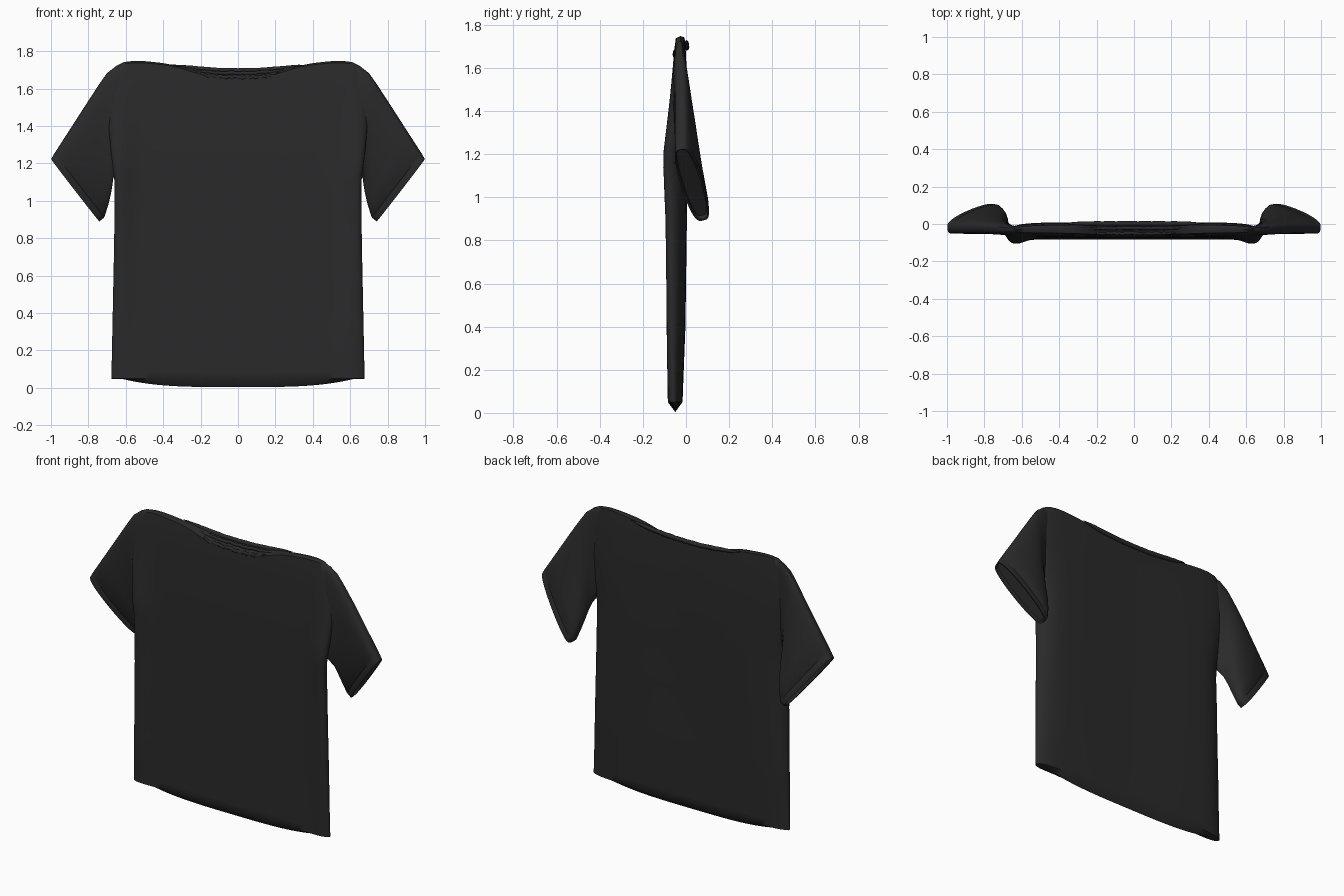
import bpy, bmesh, math, random
from mathutils import Vector

if "Cube" in bpy.data.objects:
    bpy.data.objects.remove(bpy.data.objects["Cube"])

random.seed(4)
cloth = bpy.data.materials.new("charcoal cloth")
cloth.diffuse_color = (0.023, 0.023, 0.023, 1)
cloth.use_nodes = True
cloth.node_tree.nodes["Principled BSDF"].inputs["Base Color"].default_value = cloth.diffuse_color


def lerp_table(table, z):
    """Interpolate the rows (z, a, b, ...) at height z."""
    if z <= table[0][0]:
        return table[0][1:]
    for p, q in zip(table, table[1:]):
        if z <= q[0]:
            f = (z - p[0]) / (q[0] - p[0])
            return [a + (b - a) * f for a, b in zip(p[1:], q[1:])]
    return table[-1][1:]


def finish(bm, name, angle=50):
    bmesh.ops.remove_doubles(bm, verts=bm.verts, dist=0.0004)
    bmesh.ops.recalc_face_normals(bm, faces=bm.faces)
    mesh = bpy.data.meshes.new(name)
    bm.to_mesh(mesh)
    bm.free()
    ob = bpy.data.objects.new(name, mesh)
    bpy.context.collection.objects.link(ob)
    mesh.materials.append(cloth)
    bpy.ops.object.select_all(action='DESELECT')
    ob.select_set(True)
    bpy.context.view_layer.objects.active = ob
    bpy.ops.object.shade_smooth_by_angle(angle=math.radians(angle))
    return ob


def loft(bm, rings):
    rows = [[bm.verts.new(p) for p in r] for r in rings]
    for a, b in zip(rows, rows[1:]):
        n = len(a)
        for i in range(n):
            j = (i + 1) % n
            bm.faces.new((a[i], a[j], b[j], b[i]))
    return rows


# Torso: height, half width, front y, back y
TORSO = [(0.05, 0.677, -0.084, -0.016), (0.4, 0.670, -0.079, -0.002),
         (0.8, 0.662, -0.077, 0.004), (1.12, 0.659, -0.076, 0.008),
         (1.3, 0.680, -0.073, 0.009), (1.45, 0.692, -0.068, 0.008),
         (1.6, 0.685, -0.061, 0.003), (1.68, 0.665, -0.055, -0.001),
         (1.74, 0.645, -0.047, -0.006)]
# Height of the shoulder and neck line by distance from the middle
CREST = [(0, 1.703), (0.1, 1.704), (0.2, 1.711), (0.3, 1.723), (0.4, 1.737),
         (0.5, 1.747), (0.56, 1.748), (0.61, 1.742), (0.65, 1.722), (0.7, 1.68)]
# Forward pull of the cloth at the side seams by height
PULL = [(0.05, 0.003), (0.3, 0.015), (0.6, 0.022), (0.9, 0.029), (1.05, 0.037),
        (1.15, 0.042), (1.22, 0.038), (1.32, 0.025), (1.45, 0.012), (1.6, 0.003),
        (1.7, 0.0)]


def crest(x):
    return lerp_table(CREST, abs(x))[0]


def neck_drop(x):
    return 0.010 + 0.036 * math.exp(-(x / 0.26) ** 4)


COLS = [math.sin(math.pi / 2 * (i / 24 - 1)) for i in range(49)]


def torso_row(t):
    ring = []
    for side, cols in ((0, COLS), (1, COLS[::-1])):
        for u in cols[:-1]:
            half = lerp_table(TORSO, 0.05 + 1.69 * t)[0]
            x = u * half
            top = crest(x) - (neck_drop(x) if side == 0 else 0.006)
            z = 0.05 + t * (top - 0.05)
            _, yf, yb = lerp_table(TORSO, z)
            # Shallow hollow down the middle of the back
            yb -= 0.005 * math.exp(-(x / 0.28) ** 2) * math.sin(math.pi * t)
            # Side seam sits nearer the front, the back rounds over more softly
            seam = yf + 0.42 * (yb - yf)
            f = (1 - abs(u) ** (18 if side == 0 else 8)) ** 0.5
            y = seam + ((yf if side == 0 else yb) - seam) * f
            pull = math.exp(-((abs(x) - 0.655) / 0.085) ** 2)
            y -= pull * lerp_table(PULL, z)[0] * (1 if side == 0 else 1 - f)
            ring.append(Vector((x, y, z)))
    return ring


bm = bmesh.new()
rows = [torso_row(i / 40) for i in range(41)]
# Closed hem keel below, shoulder and neck ridge on top
keel = [Vector((p.x, -0.05, 0.048 - 0.044 * max(0, 1 - (abs(p.x) / 0.62) ** 3.5)))
        for p in rows[0]]
ridge = [Vector((p.x, -0.026 + 0.008 * math.exp(-(p.x / 0.3) ** 2), crest(p.x)
                 - 0.022 * math.exp(-(p.x / 0.3) ** 4))) for p in rows[-1]]
loft(bm, [keel] + rows + [ridge])
finish(bm, "shirt_body")

# Sleeve: top edge point, bottom edge point, half thickness
SLEEVE = [((0.60, -0.030, 1.730), (0.62, -0.050, 1.22), 0.020),
          ((0.65, -0.030, 1.722), (0.648, -0.045, 1.16), 0.030),
          ((0.70, -0.030, 1.682), (0.668, -0.015, 1.12), 0.038),
          ((0.745, -0.028, 1.617), (0.672, 0.012, 1.09), 0.043),
          ((0.81, -0.025, 1.517), (0.680, 0.038, 1.04), 0.047),
          ((0.90, -0.025, 1.377), (0.694, 0.060, 0.98), 0.050),
          ((0.974, -0.025, 1.262), (0.714, 0.078, 0.918), 0.052),
          ((0.978, -0.025, 1.256), (0.716, 0.079, 0.914), 0.049),
          ((0.982, -0.025, 1.250), (0.718, 0.079, 0.911), 0.052),
          ((0.998, -0.025, 1.222), (0.742, 0.081, 0.892), 0.051),
          ((0.990, -0.025, 1.219), (0.747, 0.080, 0.900), 0.043),
          ((0.978, -0.024, 1.232), (0.738, 0.076, 0.916), 0.040)]


def sleeve_ring(top, bottom, thick, side, n=40):
    top, bottom = Vector(top), Vector(bottom)
    mid, arm = (top + bottom) / 2, (top - bottom) / 2
    across = Vector((0.12, 1, 0.25)).normalized() * thick
    ring = []
    for i in range(n):
        a = 2 * math.pi * i / n
        s = math.copysign(abs(math.sin(a)) ** 0.58, math.sin(a))
        p = mid + arm * math.cos(a) + across * s
        ring.append(Vector((p.x * side, p.y, p.z)))
    return ring


for side, label in ((-1, "left"), (1, "right")):
    bm = bmesh.new()
    rows = loft(bm, [sleeve_ring(*r, side) for r in SLEEVE])
    bm.faces.new(rows[0])
    bm.faces.new(rows[-1])
    finish(bm, label + "_sleeve", 40)


# Crumpled collar rolls along the neckline
def collar(name, half, y, height, radius, jitter):
    bm = bmesh.new()
    rings = []
    for i in range(41):
        x = half * (i / 20 - 1)
        f = max(0.05, 1 - (x / half) ** 6)
        cz = height(x) + random.uniform(-jitter, jitter)
        cy = y + random.uniform(-jitter, jitter) * 0.5
        rings.append([Vector((x, cy + radius * f * math.cos(k * math.pi / 4),
                              cz + 1.2 * radius * f * math.sin(k * math.pi / 4)))
                      for k in range(8)])
    rows = loft(bm, rings)
    bm.faces.new(rows[0])
    bm.faces.new(rows[-1])
    finish(bm, name, 60)


collar("front_collar", 0.23, -0.050, lambda x: crest(x) - neck_drop(x) + 0.002, 0.009, 0.007)
collar("inner_collar", 0.30, -0.022, lambda x: crest(x) - 0.020, 0.009, 0.003)
collar("back_collar", 0.38, 0.003, lambda x: crest(x) - 0.008, 0.012, 0.001)
